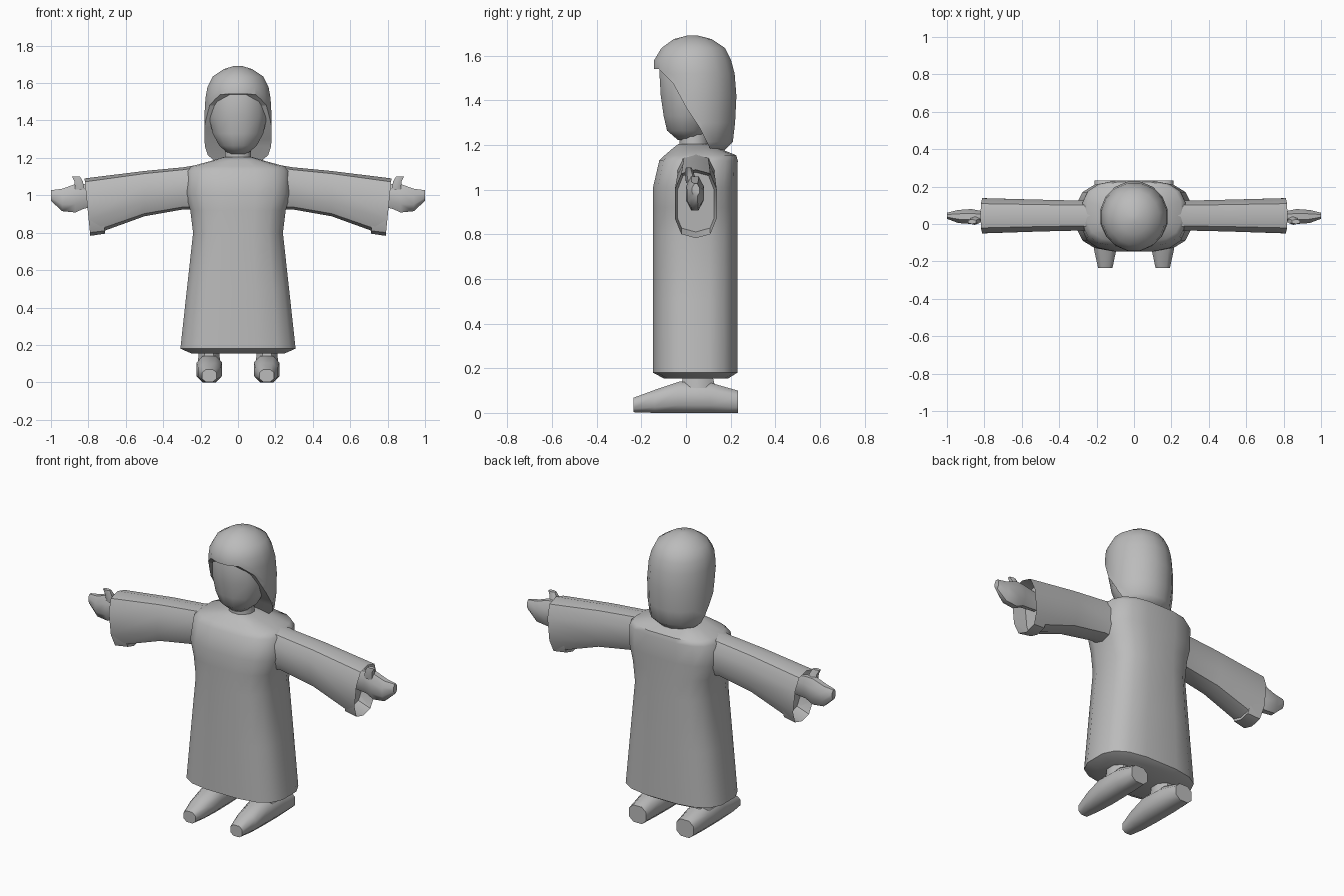
import bpy, bmesh, math

if "Cube" in bpy.data.objects:
    bpy.data.objects.remove(bpy.data.objects["Cube"])

grey = bpy.data.materials.new("plain grey")
grey.diffuse_color = (0.5, 0.5, 0.5, 1)
grey.use_nodes = True
grey.node_tree.nodes["Principled BSDF"].inputs["Base Color"].default_value = grey.diffuse_color


def loft(name, axis, rings, sides=12, power=2.0, mirror=False, slant=0.0, hollow=0.0, angle=50):
    """Skin rings (t, a0, a1, b0, b1) along an axis; a and b are the other two axes in order."""
    bm = bmesh.new()
    loops = []
    for k, (t, a0, a1, b0, b1) in enumerate(rings):
        loop = []
        for i in range(sides):
            ang = 2 * math.pi * (i + 0.5) / sides
            c, s = math.cos(ang), math.sin(ang)
            edge = math.cos(math.pi / sides) ** (2 / power)   # flats reach the full size
            a = (a0 + a1) / 2 + (a1 - a0) / 2 * math.copysign(abs(c) ** (2 / power), c) / edge
            b = (b0 + b1) / 2 + (b1 - b0) / 2 * math.copysign(abs(s) ** (2 / power), s) / edge
            a, b = min(max(a, a0), a1), min(max(b, b0), b1)
            tt = t + (slant * (b - (b0 + b1) / 2) if k == len(rings) - 1 else 0)
            co = {"x": (tt, a, b), "y": (a, tt, b), "z": (a, b, tt)}[axis]
            loop.append(bm.verts.new(co))
        loops.append(loop)
    for p, q in zip(loops, loops[1:]):
        for i in range(sides):
            j = (i + 1) % sides
            bm.faces.new((p[i], p[j], q[j], q[i]))
    bm.faces.new(loops[0])
    end = bm.faces.new(loops[-1])
    bmesh.ops.recalc_face_normals(bm, faces=bm.faces[:])
    if hollow:
        bmesh.ops.inset_individual(bm, faces=[end], thickness=0.012)
        for v in end.verts:
            v.co.x -= hollow
    me = bpy.data.meshes.new(name)
    bm.to_mesh(me)
    bm.free()
    ob = bpy.data.objects.new(name, me)
    bpy.context.collection.objects.link(ob)
    me.materials.append(grey)
    if mirror:
        ob.modifiers.new("mirror", "MIRROR").use_mirror_merge = False
    smooth(ob, angle)
    return ob


def smooth(ob, angle):
    bpy.ops.object.select_all(action="DESELECT")
    ob.select_set(True)
    bpy.context.view_layer.objects.active = ob
    bpy.ops.object.shade_smooth_by_angle(angle=math.radians(angle))


def upright(rows):
    """Rows (z, half width, y0, y1) to symmetric rings."""
    return [(z, -w, w, y0, y1) for z, w, y0, y1 in rows]


# Long robe
loft("robe", "z", upright([
    (0.155, 0.25, -0.10, 0.19), (0.18, 0.308, -0.148, 0.23), (0.50, 0.273, -0.148, 0.23),
    (0.80, 0.24, -0.148, 0.23), (0.92, 0.255, -0.148, 0.23), (1.01, 0.28, -0.148, 0.23),
    (1.13, 0.275, -0.12, 0.232), (1.155, 0.25, -0.095, 0.225),
    (1.185, 0.14, -0.06, 0.15), (1.205, 0.075, -0.035, 0.10)]), sides=16, power=3)

# Wide sleeves with open cuffs
loft("sleeve", "x", [
    (0.20, -0.045, 0.135, 0.92, 1.165), (0.29, -0.035, 0.125, 0.925, 1.15),
    (0.50, -0.04, 0.13, 0.888, 1.13), (0.805, -0.05, 0.138, 0.783, 1.09)],
    sides=10, power=2.6, mirror=True, slant=0.1, hollow=0.08)

# Hands and thumbs
loft("hand", "x", [
    (0.70, 0.02, 0.06, 0.94, 1.04), (0.82, 0.01, 0.07, 0.93, 1.06),
    (0.87, 0.0, 0.08, 0.908, 1.06), (0.94, 0.005, 0.075, 0.915, 1.035),
    (1.0, 0.028, 0.06, 0.97, 1.027)], sides=8, mirror=True)
loft("thumb", "z", [
    (1.03, 0.82, 0.87, 0.0, 0.05), (1.075, 0.83, 0.875, -0.005, 0.035),
    (1.10, 0.845, 0.888, 0.0, 0.025)], sides=6, mirror=True)

# Feet and ankles
loft("foot", "y", [
    (-0.235, 0.115, 0.192, 0.003, 0.068), (-0.14, 0.095, 0.213, 0, 0.103),
    (-0.03, 0.085, 0.222, 0, 0.14), (0.11, 0.088, 0.222, 0, 0.135),
    (0.232, 0.10, 0.21, 0, 0.10)], sides=8, power=2.6, mirror=True)
loft("ankle", "z", [(0.08, 0.095, 0.215, -0.03, 0.14), (0.18, 0.10, 0.21, -0.01, 0.115)],
     sides=8, mirror=True)

# Neck and head
loft("neck", "z", upright([(1.15, 0.075, -0.03, 0.10), (1.28, 0.065, -0.03, 0.10)]))
loft("head", "z", upright([
    (1.222, 0.05, -0.035, 0.07), (1.265, 0.10, -0.085, 0.10), (1.33, 0.135, -0.10, 0.13),
    (1.42, 0.155, -0.113, 0.15), (1.54, 0.15, -0.12, 0.15), (1.60, 0.13, -0.10, 0.14)]),
    sides=12)

# Bobbed hair, cut back along a sloping line to leave the face free
hair = loft("hair", "z", upright([
    (1.175, 0.14, -0.14, 0.17), (1.215, 0.172, -0.145, 0.21), (1.30, 0.18, -0.145, 0.22),
    (1.42, 0.18, -0.145, 0.226), (1.52, 0.174, -0.145, 0.218), (1.58, 0.163, -0.143, 0.202),
    (1.635, 0.135, -0.11, 0.175), (1.675, 0.075, -0.055, 0.115), (1.692, 0.02, 0.01, 0.05)]),
    sides=16)
outline = [(-0.3, 1.545), (-0.12, 1.54), (-0.06, 1.48), (0.0, 1.37), (0.06, 1.28),
           (0.115, 1.17), (0.115, 1.0), (-0.3, 1.0)]
bm = bmesh.new()
face = bm.faces.new([bm.verts.new((-0.4, y, z)) for y, z in outline])
side = bmesh.ops.extrude_face_region(bm, geom=[face])["geom"]
bmesh.ops.translate(bm, vec=(0.8, 0, 0), verts=[g for g in side if isinstance(g, bmesh.types.BMVert)])
bmesh.ops.recalc_face_normals(bm, faces=bm.faces[:])
me = bpy.data.meshes.new("fringe_cutter")
bm.to_mesh(me)
bm.free()
cutter = bpy.data.objects.new("fringe_cutter", me)
bpy.context.collection.objects.link(cutter)
cutter.hide_render = True
cut = hair.modifiers.new("fringe", "BOOLEAN")
cut.operation = "DIFFERENCE"
cut.solver = "EXACT"
cut.object = cutter
bpy.context.view_layer.objects.active = hair
bpy.ops.object.modifier_apply(modifier=cut.name)
bpy.data.objects.remove(cutter)
smooth(hair, 50)
